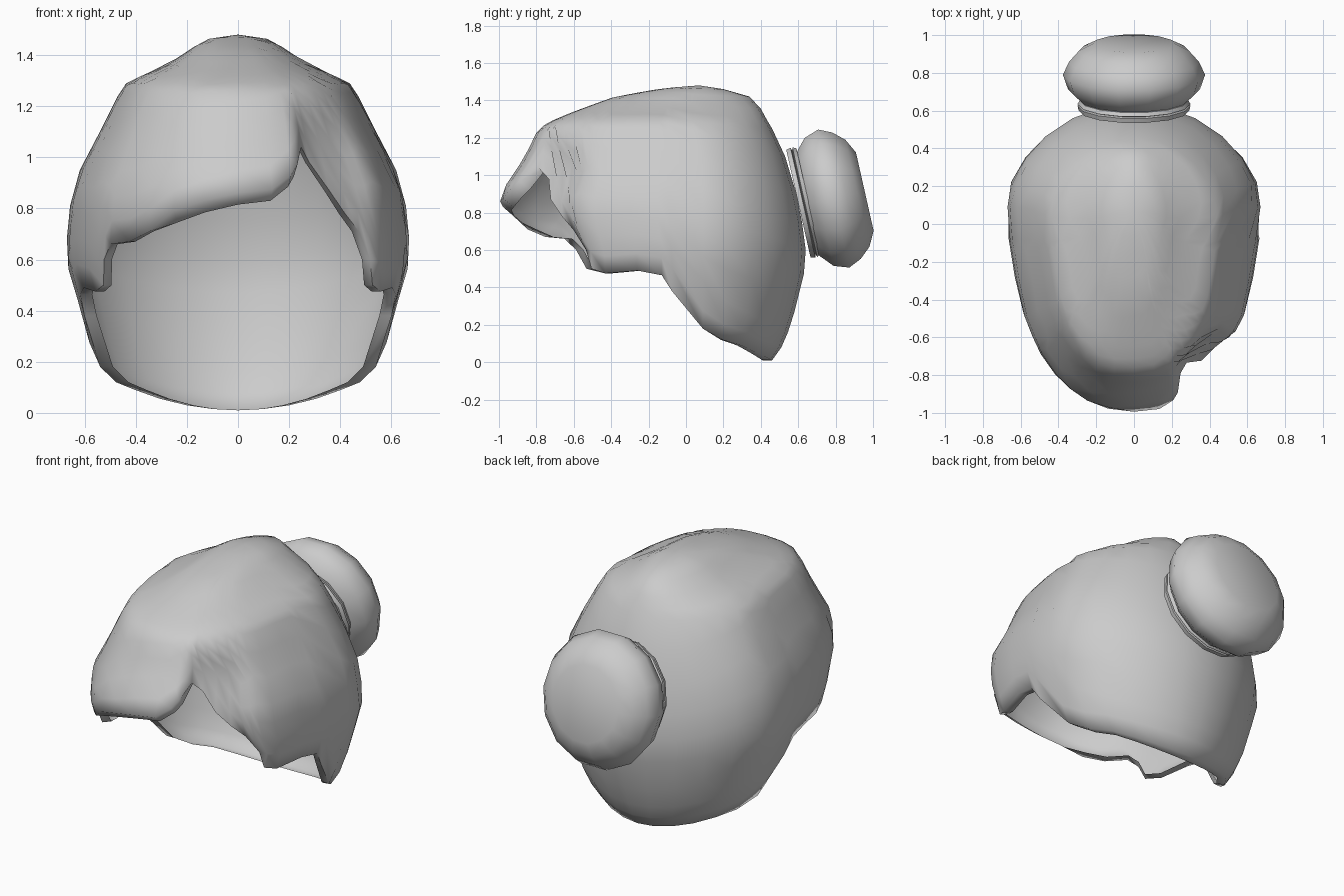
import bpy, bmesh, math
from mathutils import Vector

if "Cube" in bpy.data.objects:
    bpy.data.objects.remove(bpy.data.objects["Cube"])


def lerp_table(table, k):
    """Interpolate rows of (key, values...) with ascending keys."""
    if k <= table[0][0]:
        return table[0][1:]
    for a, b in zip(table, table[1:]):
        if k <= b[0]:
            t = (k - a[0]) / (b[0] - a[0])
            return tuple(p + (q - p) * t for p, q in zip(a[1:], b[1:]))
    return table[-1][1:]


def ramp(v, a, b):
    t = min(1, max(0, (v - a) / (b - a)))
    return t * t * (3 - 2 * t)


def make_object(name, bm, angle):
    bmesh.ops.recalc_face_normals(bm, faces=bm.faces)
    me = bpy.data.meshes.new(name)
    bm.to_mesh(me)
    bm.free()
    ob = bpy.data.objects.new(name, me)
    bpy.context.collection.objects.link(ob)
    bpy.ops.object.select_all(action='DESELECT')
    bpy.context.view_layer.objects.active = ob
    ob.select_set(True)
    bpy.ops.object.shade_smooth_by_angle(angle=math.radians(angle))
    return ob


# Hair cap: horizontal sections (height, front y, back y, half width, middle y)
SECTIONS = [
    (1.48, 0.03, 0.10, 0.03, 0.07), (1.46, -0.15, 0.20, 0.13, 0.05),
    (1.42, -0.38, 0.34, 0.19, 0.03), (1.355, -0.56, 0.40, 0.29, 0.03),
    (1.30, -0.70, 0.43, 0.43, 0.03), (1.25, -0.79, 0.46, 0.465, 0.05),
    (1.10, -0.86, 0.53, 0.54, 0.08), (0.90, -0.995, 0.59, 0.645, 0.09),
    (0.75, -0.99, 0.62, 0.665, 0.09), (0.60, -0.90, 0.64, 0.675, 0.09),
    (0.47, -0.89, 0.63, 0.635, 0.09), (0.27, -0.9, 0.58, 0.58, 0.09),
    (0.16, -0.9, 0.545, 0.53, 0.09), (0.08, -0.9, 0.51, 0.46, 0.09),
    (0.01, -0.9, 0.46, 0.40, 0.09),
]
BY_STEP = [(i,) + s for i, s in enumerate(SECTIONS)]
BY_HEIGHT = sorted((s[0], i) for i, s in enumerate(SECTIONS))

# Lower hair line: (angle from the front, height); the fringe is parted on the right
SIDE = [(53, 0.50), (60, 0.475), (70, 0.49), (77, 0.465), (80, 0.38), (90, 0.18),
        (105, 0.12), (120, 0.09), (135, 0.055), (150, 0.03), (165, 0.015)]
FRINGE = [(-49, 0.60), (-46, 0.66), (-37, 0.67), (-29, 0.71), (-20, 0.79), (-10, 0.83),
          (0, 0.86), (10, 0.875), (17, 0.93), (20, 0.97), (22.5, 1.04), (25, 0.98),
          (31, 0.87), (37, 0.78), (43, 0.71), (48, 0.60)]
EDGE = [(-a, z) for a, z in reversed(SIDE)] + FRINGE + SIDE + [(180, 0.01)]


def cap_point(deg, step):
    z, yf, yb, w, yc = lerp_table(BY_STEP, step)
    c, s = math.cos(math.radians(deg)), math.sin(math.radians(deg))
    if c >= 0:
        p = 0.9 - 0.06 * ramp(z, 0.95, 1.15)   # fuller corners above the fringe
        p += (1.05 - p) * ramp(abs(deg), 55, 90)
        y = yc - (yc - yf) * c ** p
        # hair beside the parting lies flatter
        y += 0.13 * ramp(deg, 20, 26) * ramp(-deg, -60, -36) * ramp(-z, -1.25, -1.0)
    else:
        p = 1.05 + 0.06 * ramp(z, 0.6, 1.0)    # leaner towards the back
        y = yc + (yb - yc) * abs(c) ** p
    x = w * math.copysign(abs(s) ** p, s) if c >= 0 else w * math.copysign(abs(s) ** 1.05, s)
    return Vector((x, y, z))


RINGS = 14
bm = bmesh.new()
crown = bm.verts.new((0, 0.07, 1.48))
columns = []
for deg, zedge in EDGE:
    last = lerp_table(BY_HEIGHT, zedge)[0]
    pts = [cap_point(deg, last * (i + 1) / RINGS) for i in range(RINGS)]
    inward = Vector((-pts[-1].x, 0.1 - pts[-1].y, 0)).normalized()
    depth, drop = (0.06, -0.045) if abs(deg) < 21 else (0.05, 0.0)
    pts.append(pts[-1] + inward * depth + Vector((0, 0, drop)))   # turned-in rim
    columns.append([bm.verts.new(p) for p in pts])
for a, b in zip(columns, columns[1:] + columns[:1]):
    bm.faces.new((crown, a[0], b[0]))
    for i in range(RINGS):
        bm.faces.new((a[i], a[i + 1], b[i + 1], b[i]))
make_object("hair_cap", bm, 80)


def lathe(name, profile, sides, centre, closed, angle):
    """Turn (along axis, radius) points around the tilted bun axis."""
    axis = Vector((0, 0.975, 0.22)).normalized()
    up = Vector((0, -axis.z, axis.y))
    side = Vector((1, 0, 0))
    bm = bmesh.new()
    rings = []
    for along, r in profile:
        rings.append([bm.verts.new(Vector(centre) + axis * along
                      + up * (r * math.cos(t)) + side * (r * 0.97 * math.sin(t)))
                      for t in (2 * math.pi * (k + 0.5) / sides for k in range(sides))])
    pairs = list(zip(rings, rings[1:])) + ([(rings[-1], rings[0])] if closed else [])
    for a, b in pairs:
        for k in range(sides):
            n = (k + 1) % sides
            bm.faces.new((a[k], a[n], b[n], b[k]))
    if not closed:
        bm.faces.new(rings[0])
        bm.faces.new(rings[-1])
    return make_object(name, bm, angle)


# Bun and the band that holds it
lathe("bun", [(-0.17, 0.2), (-0.15, 0.28), (-0.08, 0.36), (0.0, 0.388), (0.07, 0.355),
              (0.13, 0.3), (0.17, 0.22)], 14, (0, 0.79, 0.875), False, 60)
lathe("hair_band", [(-0.03, 0.25), (-0.03, 0.302), (-0.005, 0.308), (0.0, 0.29),
                    (0.005, 0.308), (0.025, 0.297), (0.025, 0.25)],
      14, (0, 0.63, 0.855), True, 40)
